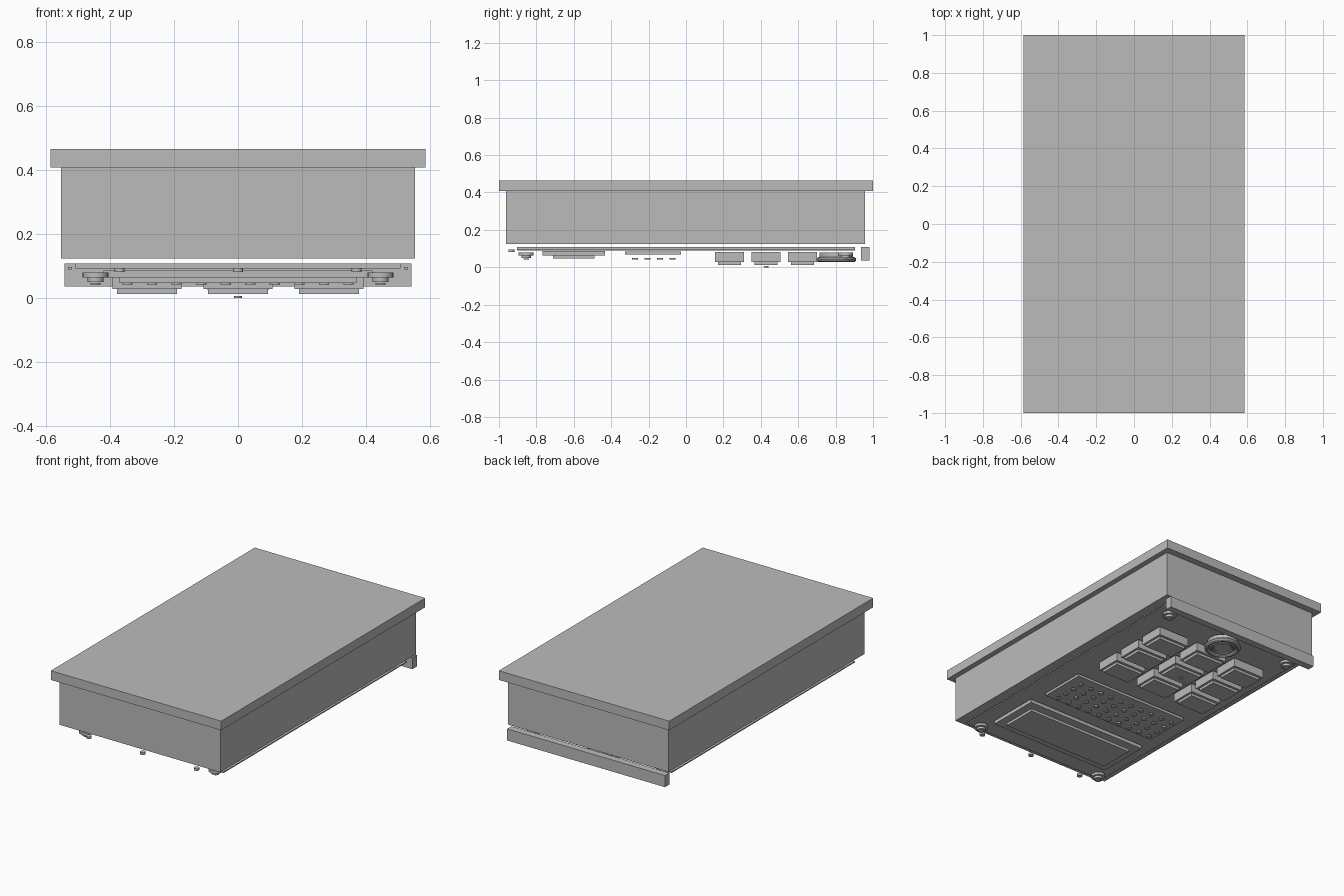
import bpy
import math

cube = bpy.data.objects.get("Cube")
if cube:
    bpy.data.objects.remove(cube, do_unlink=True)

grey = bpy.data.materials.new("plain_grey")
grey.use_nodes = True
grey.diffuse_color = (0.5, 0.5, 0.5, 1)
grey.node_tree.nodes["Principled BSDF"].inputs["Base Color"].default_value = (0.5, 0.5, 0.5, 1)


def finish(name, smooth=False):
    obj = bpy.context.object
    obj.name = name
    obj.data.materials.append(grey)
    if smooth:
        bpy.ops.object.shade_smooth_by_angle(angle=math.radians(35))
    return obj


def box(name, x, y, half_x, half_y, low, high):
    bpy.ops.mesh.primitive_cube_add(size=2, location=(x, y, (low + high) / 2))
    bpy.context.object.scale = (half_x, half_y, (high - low) / 2)
    bpy.ops.object.transform_apply(location=False, rotation=False, scale=True)
    return finish(name)


def disc(name, x, y, radius, low, high, sides=24):
    bpy.ops.mesh.primitive_cylinder_add(vertices=sides, radius=radius, depth=high - low,
                                        location=(x, y, (low + high) / 2))
    return finish(name, True)


def ring(name, x, y, z, major, minor):
    bpy.ops.mesh.primitive_torus_add(location=(x, y, z), major_radius=major, minor_radius=minor,
                                     major_segments=40, minor_segments=10)
    return finish(name, True)


# Main casing, lid and rear rail
box("lid", 0, 0, 0.585, 1.0, 0.408, 0.465)
box("body", 0, -0.002, 0.552, 0.96, 0.124, 0.408)
box("rear_rail", 0, 0.958, 0.542, 0.022, 0.036, 0.108)

# Control plate with side trims
box("control_plate", 0, 0, 0.508, 0.904, 0.093, 0.108)
for side in (-1, 1):
    box("side_trim", side * 0.525, 0, 0.006, 0.9, 0.09, 0.097)

# Long touch pad
box("pad_frame", 0, -0.6, 0.42, 0.166, 0.064, 0.086)
box("pad_face", 0, -0.6, 0.37, 0.112, 0.048, 0.064)

# Speaker plate with a grid of studs
box("speaker_plate", 0, -0.177, 0.4, 0.15, 0.068, 0.084)
for row in range(4):
    for col in range(10):
        disc("speaker_stud", (col - 4.5) * 0.0767, -0.272 + row * 0.067,
             0.016, 0.043, 0.051, 12)

# Three by three keys
for row in range(3):
    for col in (-1, 0, 1):
        x, y = col * 0.284, 0.233 + row * 0.195
        box("key_base", x, y, 0.108, 0.078, 0.029, 0.082)
        box("key_cap", x, y, 0.094, 0.062, 0.013, 0.029)
disc("centre_key_dot", 0, 0.428, 0.012, 0.0, 0.007, 12)

# Dial
disc("dial_base", 0, 0.804, 0.09, 0.045, 0.078, 40)
ring("dial_outer_ring", 0, 0.804, 0.041, 0.092, 0.014)
ring("dial_inner_ring", 0, 0.804, 0.041, 0.065, 0.009)
disc("dial_centre", 0, 0.804, 0.05, 0.036, 0.045, 32)

# Corner screws
for x in (-0.445, 0.445):
    for y in (-0.855, 0.853):
        disc("screw_washer", x, y, 0.04, 0.064, 0.08)
        disc("screw_head", x, y, 0.025, 0.05, 0.064)
        disc("screw_tip", x, y, 0.015, 0.043, 0.048)

# Front edge studs
for x in (-0.37, 0, 0.37):
    disc("front_stud", x, -0.934, 0.016, 0.081, 0.094, 16)
